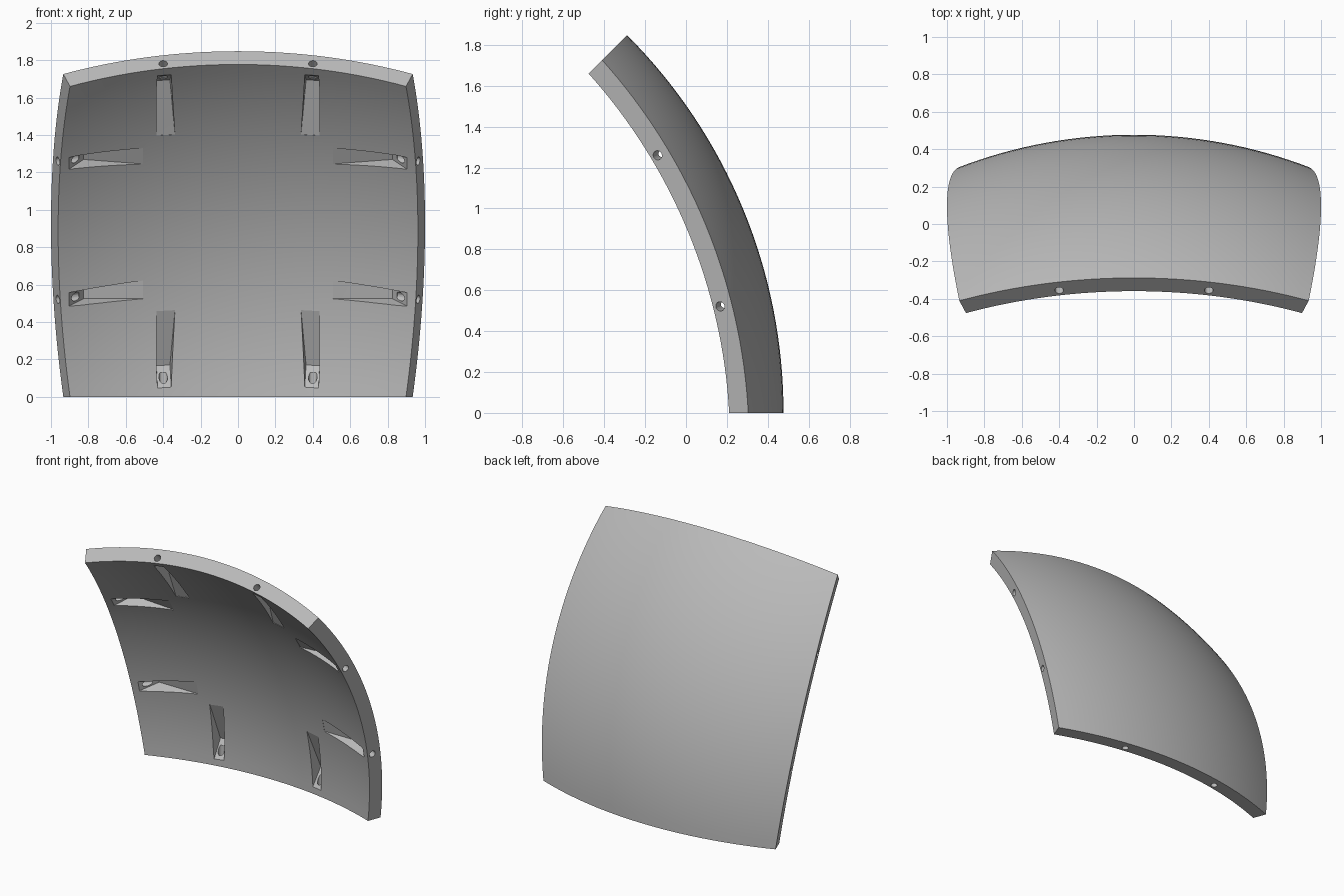
import bpy, bmesh, math
from mathutils import Matrix, Vector

if "Cube" in bpy.data.objects:
    bpy.data.objects.remove(bpy.data.objects["Cube"])

HALF = math.radians(22.5)          # half the panel's opening angle
R_OUT = 1 / math.sin(HALF)
R_IN = R_OUT - 0.1
SPAN = 32

# Panel space: u across, v up, w along the middle radius of the sphere
TO_WORLD = Matrix.Translation((0, -2.136, 0)) @ Matrix((
    (1, 0, 0, 0),
    (0, -math.sin(HALF), math.cos(HALF), 0),
    (0, math.cos(HALF), math.sin(HALF), 0),
    (0, 0, 0, 1)))


def finish(bm, name):
    bmesh.ops.transform(bm, matrix=TO_WORLD, verts=bm.verts)
    bmesh.ops.recalc_face_normals(bm, faces=bm.faces)
    mesh = bpy.data.meshes.new(name)
    bm.to_mesh(mesh)
    bm.free()
    obj = bpy.data.objects.new(name, mesh)
    bpy.context.collection.objects.link(obj)
    return obj


def on_sphere(u, v, depth):
    return Vector((u, v, math.sqrt((R_IN + depth) ** 2 - u * u - v * v)))


def eight_ways():
    # mirrored in both directions and across the diagonal
    for su in (1, -1):
        for sv in (1, -1):
            for swap in (False, True):
                yield lambda p, a=su, b=sv, s=swap: (
                    Vector((b * p.y, a * p.x, p.z)) if s
                    else Vector((a * p.x, b * p.y, p.z)))


# Shell: a square patch of a sphere bounded by great circles
bm = bmesh.new()
bmesh.ops.create_grid(bm, x_segments=SPAN, y_segments=SPAN, size=HALF)
for v in bm.verts:
    v.co = R_OUT * Vector((math.tan(v.co.x), math.tan(v.co.y), 1)).normalized()
inner = bmesh.ops.extrude_face_region(bm, geom=bm.faces[:], use_keep_orig=True)
for v in inner["geom"]:
    if isinstance(v, bmesh.types.BMVert):
        v.co *= R_IN / R_OUT
panel = finish(bm, "curved_panel")

# Tapered pockets in the inner face
pocket = [on_sphere(*c) for c in (
    (0.357, -0.904, 0), (0.43, -0.904, 0),
    (0.364, -0.825, 0.086), (0.436, -0.825, 0.086),
    (0.337, -0.508, 0.002), (0.436, -0.508, 0.002))]
pocket += [p - Vector((0, 0, 0.2)) for p in pocket[:2] + pocket[4:]]
bm = bmesh.new()
for place in eight_ways():
    verts = [bm.verts.new(place(p)) for p in pocket]
    hull = bmesh.ops.convex_hull(bm, input=verts)
pocket_cutter = finish(bm, "pocket_cutter")

# Screw holes from the rim into each pocket
rim = Vector((0.4, -0.964, 2.327))
axis = Vector((0, math.cos(HALF), math.sin(HALF)))
bm = bmesh.new()
for place in eight_ways():
    start, end = place(rim - axis * 0.05), place(rim + axis * 0.13)
    turn = (end - start).to_track_quat("Z", "Y").to_matrix().to_4x4()
    bmesh.ops.create_cone(
        bm, cap_ends=True, segments=24, radius1=0.023, radius2=0.023,
        depth=(end - start).length,
        matrix=Matrix.Translation((start + end) / 2) @ turn)
hole_cutter = finish(bm, "hole_cutter")

bpy.context.view_layer.objects.active = panel
panel.select_set(True)
for cutter in (pocket_cutter, hole_cutter):
    cutter.hide_render = True
    mod = panel.modifiers.new(cutter.name, "BOOLEAN")
    mod.operation = "DIFFERENCE"
    mod.solver = "EXACT"
    mod.object = cutter
    bpy.ops.object.modifier_apply(modifier=mod.name)
    bpy.data.objects.remove(cutter)

# Plain grey finish
grey = bpy.data.materials.new("grey")
grey.use_nodes = True
colour = (0.5, 0.5, 0.5, 1)
grey.diffuse_color = colour
grey.node_tree.nodes["Principled BSDF"].inputs["Base Color"].default_value = colour
panel.data.materials.clear()
panel.data.materials.append(grey)
bpy.ops.object.shade_smooth_by_angle(angle=math.radians(15))
